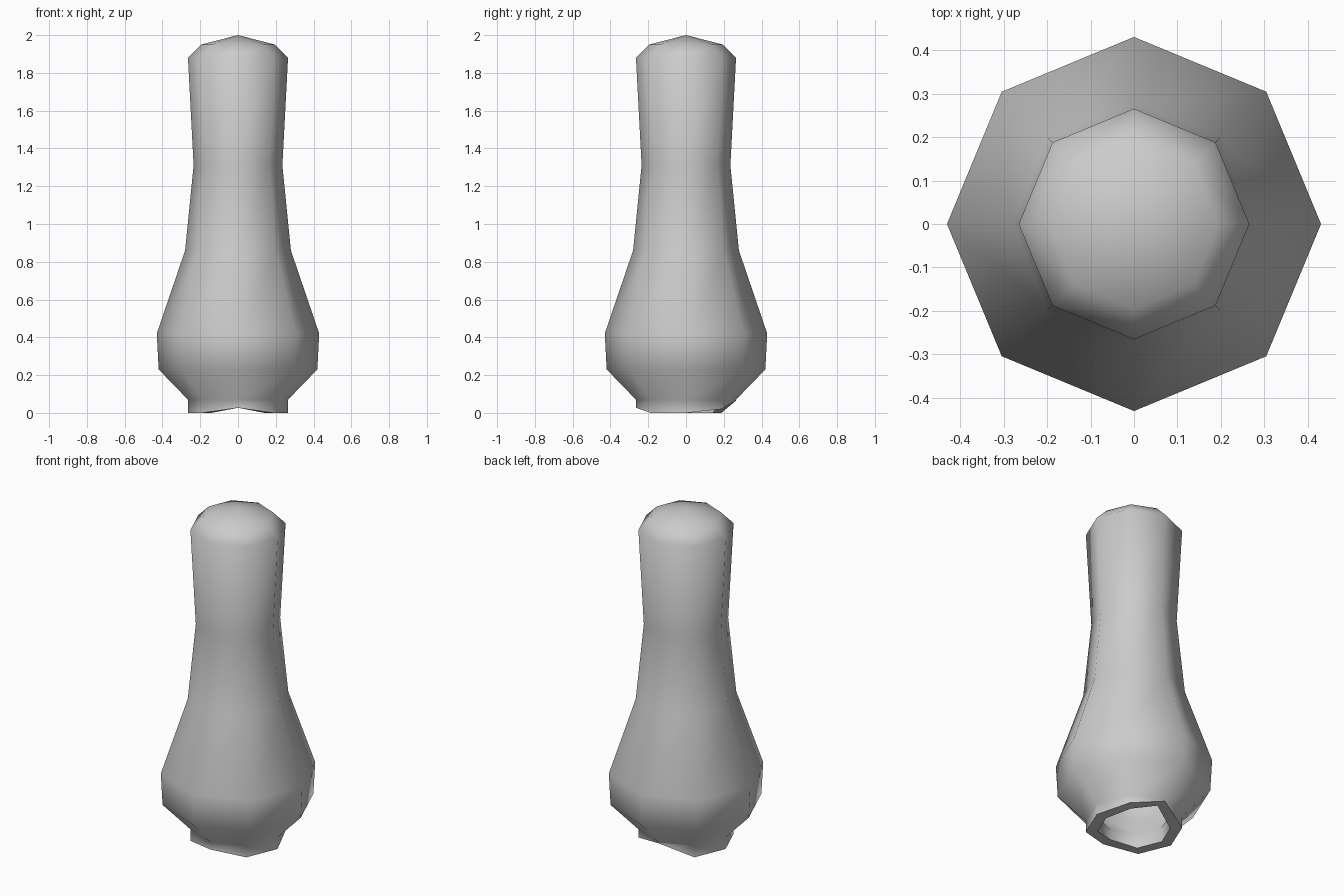
import bpy, bmesh, math

old = bpy.data.objects.get("Cube")
if old:
    bpy.data.objects.remove(old, do_unlink=True)

SIDES = 8

# One plain grey material
grey = bpy.data.materials.new("plain grey")
grey.use_nodes = True
colour = (0.6, 0.6, 0.6, 1)
grey.diffuse_color = colour
grey.node_tree.nodes["Principled BSDF"].inputs["Base Color"].default_value = colour

# Profiles as (radius, height), from the rim up to the ring under the tip
outer = [(0.265, 0), (0.265, 0.07), (0.42, 0.23), (0.43, 0.42), (0.28, 0.86),
         (0.235, 1.31), (0.265, 1.88), (0.195, 1.95)]
inner = [(0.2, 0), (0.2, 0.09), (0.35, 0.26), (0.36, 0.42), (0.22, 0.86),
         (0.18, 1.31), (0.2, 1.85), (0.14, 1.9)]

# Uneven rim: lift at certain corners, counted from +x towards +y
rim_lift = {1: 0.02, 2: 0.065, 6: 0.027}


def add_ring(bm, radius, z, lift):
    ring = []
    for i in range(SIDES):
        a = math.tau * i / SIDES
        ring.append(bm.verts.new((radius * math.cos(a), radius * math.sin(a),
                                  z + lift.get(i, 0))))
    return ring


def bridge(bm, low, high):
    for i in range(SIDES):
        j = (i + 1) % SIDES
        bm.faces.new((low[i], low[j], high[j], high[i]))


def add_shell(bm, profile, tip_z):
    rings = [add_ring(bm, r, z, {} if n else rim_lift)
             for n, (r, z) in enumerate(profile)]
    for low, high in zip(rings, rings[1:]):
        bridge(bm, low, high)
    tip = bm.verts.new((0, 0, tip_z))
    for i in range(SIDES):
        bm.faces.new((rings[-1][i], rings[-1][(i + 1) % SIDES], tip))
    return rings[0]


# Hollow body: outer wall, inner wall and the flat rim joining them
bm = bmesh.new()
outer_rim = add_shell(bm, outer, 2.0)
inner_rim = add_shell(bm, inner, 1.93)
bridge(bm, outer_rim, inner_rim)
bmesh.ops.recalc_face_normals(bm, faces=bm.faces)
mesh = bpy.data.meshes.new("hollow_body")
bm.to_mesh(mesh)
bm.free()
mesh.materials.append(grey)
body = bpy.data.objects.new("hollow_body", mesh)
bpy.context.collection.objects.link(body)

# Smooth walls with a crisp rim
bpy.ops.object.select_all(action='DESELECT')
body.select_set(True)
bpy.context.view_layer.objects.active = body
bpy.ops.object.shade_smooth_by_angle(angle=math.radians(65))
